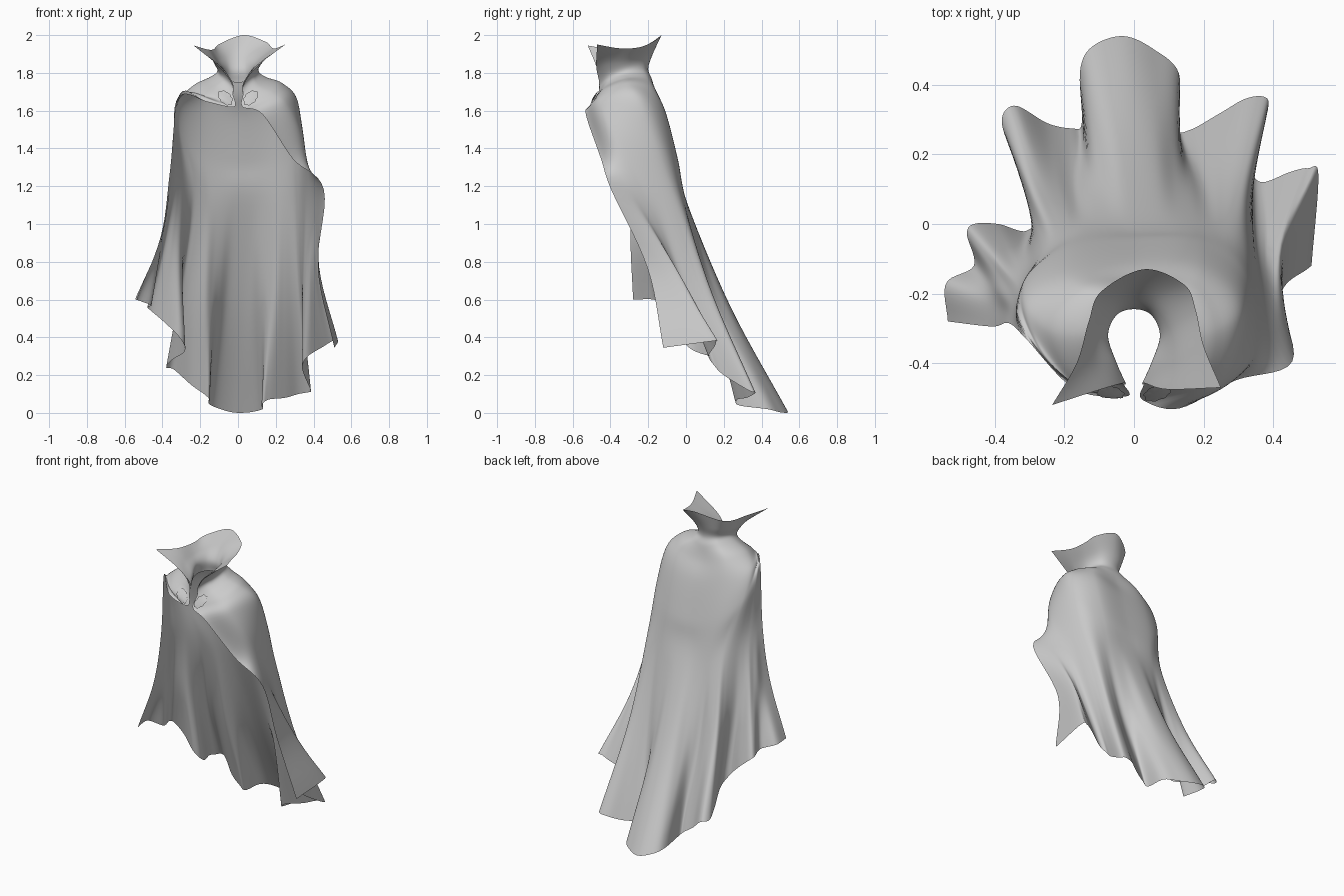
import bpy, bmesh, math
from mathutils import Vector
from mathutils.bvhtree import BVHTree

if "Cube" in bpy.data.objects:
    bpy.data.objects.remove(bpy.data.objects["Cube"])

COLS, STEPS = 200, 7

cloth = bpy.data.materials.new("grey cloth")
cloth.diffuse_color = (0.6, 0.6, 0.6, 1)
cloth.use_nodes = True
cloth.node_tree.nodes["Principled BSDF"].inputs["Base Color"].default_value = cloth.diffuse_color


def spline(points, t):
    """Catmull-Rom point at t (0..1) along a list of points."""
    n = len(points) - 1
    i = min(int(t * n), n - 1)
    f = t * n - i
    b, c = points[i], points[i + 1]
    a = points[i - 1] if i > 0 else b * 2 - c
    d = points[i + 2] if i + 2 <= n else c * 2 - b
    return 0.5 * (2 * b + (c - a) * f + (2 * a - 5 * b + 4 * c - d) * f * f
                  + (3 * b - a - 3 * c + d) * f ** 3)


def vecs(points):
    return [Vector(p) for p in points]


def symmetric(half):
    """Complete a half profile that ends on the centre back."""
    return half + [(-x, y, z) for x, y, z in reversed(half[:-1])]


def add_object(name, bm):
    mesh = bpy.data.meshes.new(name)
    bm.to_mesh(mesh)
    ob = bpy.data.objects.new(name, mesh)
    bpy.context.collection.objects.link(ob)
    mesh.materials.append(cloth)
    for p in mesh.polygons:
        p.use_smooth = True
    return ob


def loft(columns, flip=False):
    """Sheet through a list of control columns."""
    bm = bmesh.new()
    rows = (len(columns[0]) - 1) * STEPS
    grid = [[bm.verts.new(spline(c, r / rows)) for r in range(rows + 1)] for c in columns]
    for a, b in zip(grid, grid[1:]):
        for r in range(rows):
            quad = (a[r], a[r + 1], b[r + 1], b[r])
            bm.faces.new(quad[::-1] if flip else quad)
    bm.normal_update()
    return bm


# Cross-sections run from one front edge, round the back, to the other
rim = vecs([(-.235, -.52, 1.945), (-.165, -.40, 1.925), (-.13, -.28, 1.925),
            (-.095, -.195, 1.955), (.03, -.13, 2.0), (.145, -.175, 1.965),
            (.178, -.25, 1.935), (.2, -.35, 1.93), (.25, -.47, 1.95)])
flare = symmetric([(-.10, -.475, 1.835), (-.125, -.40, 1.85), (-.12, -.30, 1.86),
                   (-.08, -.21, 1.88), (0, -.18, 1.89)])
neck = symmetric([(-.035, -.46, 1.75), (-.09, -.40, 1.785), (-.108, -.31, 1.81),
                  (-.07, -.225, 1.82), (0, -.2, 1.82)])
neck_base = symmetric([(-.027, -.465, 1.69), (-.11, -.425, 1.735), (-.15, -.32, 1.775),
                       (-.10, -.21, 1.78), (0, -.18, 1.765)])
yoke = [(-.022, -.495, 1.62), (-.16, -.465, 1.68), (-.24, -.31, 1.73),
        (-.165, -.18, 1.72), (0, -.155, 1.68), (.17, -.175, 1.72),
        (.235, -.31, 1.745), (.19, -.45, 1.695), (.024, -.505, 1.62)]
shoulder = [(-.17, -.475, 1.648), (-.265, -.37, 1.695), (-.31, -.23, 1.65),
            (-.2, -.135, 1.60), (0, -.105, 1.56), (.2, -.12, 1.60),
            (.31, -.25, 1.66), (.265, -.45, 1.63), (.13, -.53, 1.58)]
chest = [(-.31, -.33, 1.685), (-.335, -.25, 1.61), (-.305, -.15, 1.49),
         (-.19, -.07, 1.38), (0, -.045, 1.33), (.2, -.055, 1.36),
         (.325, -.16, 1.45), (.345, -.37, 1.45), (.29, -.45, 1.345)]
elbow = [(-.36, -.285, 1.28), (-.33, -.19, 1.26), (-.26, -.075, 1.2),
         (-.165, -.01, 1.1), (0, .01, 1.1), (.19, 0, 1.1),
         (.315, -.05, 1.15), (.375, -.23, 1.17), (.455, -.395, 1.18)]
# Wavy hem, lifted at both sides and trailing at the back
hem = [(-.535, -.28, .60), (-.54, -.17, .60), (-.46, -.12, .57), (-.48, -.03, .56),
       (-.46, 0, .54), (-.39, 0, .48), (-.31, -.02, .40), (-.28, .04, .33),
       (-.35, .2, .28), (-.38, .3, .24), (-.34, .34, .23), (-.25, .29, .15),
       (-.18, .275, .1), (-.15, .29, .07), (-.155, .44, .05), (-.12, .51, .03),
       (-.03, .54, .003), (.06, .50, .003), (.13, .43, .02), (.125, .28, .04),
       (.16, .27, .07), (.25, .32, .08), (.32, .36, .10), (.375, .365, .11),
       (.385, .33, .12), (.35, .2, .2), (.34, .15, .25), (.37, .12, .3),
       (.45, .15, .35), (.5, .16, .38), (.53, .14, .38), (.51, -.12, .345)]
hem = vecs(hem)
last = len(hem) - 1
soft = [(hem[max(i - 1, 0)] + hem[i] + hem[min(i + 1, last)]) / 3 if 0 < i < last else hem[i]
        for i in range(last + 1)]
sections = [rim] + [vecs(s) for s in (flare, neck, neck_base, yoke, shoulder, chest, elbow)]

# Cape: columns lofted from collar rim to hem, folds opening towards the hem
columns = []
for c in range(COLS + 1):
    u = c / COLS
    column = [spline(s, u) for s in sections]
    knee = column[-1].lerp(spline(soft, u), 0.5)
    knee += Vector((.04, -.012, 0)) * max(0, 1 - u * 8)
    knee += Vector((-.06, .055, 0)) * max(0, 1 - (1 - u) * 8)
    knee.x -= .015 * max(0, 1 - abs(u - .78) * 8)
    knee.y -= .025 * math.sin(math.pi * u)
    columns.append(column + [knee, spline(hem, u)])
bm = loft(columns)
surface = BVHTree.FromBMesh(bm)
add_object("cape", bm)

# Collar lining: inner sheet from the rim down through a narrower throat
lining = [rim] + [vecs(symmetric(s)) for s in (
    [(-.095, -.475, 1.835), (-.11, -.40, 1.855), (-.103, -.30, 1.87),
     (-.065, -.225, 1.89), (0, -.195, 1.90)],
    [(-.03, -.457, 1.75), (-.052, -.40, 1.785), (-.075, -.32, 1.81),
     (-.05, -.26, 1.82), (0, -.243, 1.82)],
    [(-.025, -.462, 1.69), (-.06, -.40, 1.72), (-.085, -.32, 1.74),
     (-.055, -.255, 1.75), (0, -.235, 1.75)])]
add_object("collar_lining",
           loft([[spline(s, c / 80) for s in lining] for c in range(81)], flip=True))

# Clasps: thin scalloped leaf plates lying on the cloth beside the throat
for side, name in ((-1, "clasp_right"), (1, "clasp_left")):
    bm = bmesh.new()

    def on_cloth(x, z, lift):
        hit = surface.ray_cast(Vector((x, -2, z)), Vector((0, 1, 0)))[0]
        return bm.verts.new((x, (hit.y if hit else -.48) - lift, z))

    rings = []
    for k in (0.35, 0.7, 1.0):
        ring = []
        for i in range(40):
            a = math.tau * i / 40
            scallop = 1 + 0.07 * math.cos(8 * a) * k
            p, q = .046 * k * scallop * math.cos(a), .030 * k * scallop * math.sin(a)
            ring.append(on_cloth(side * (.067 + .7 * p - .7 * q),
                                 1.668 + .7 * p + .7 * q, .016 - .006 * k))
        rings.append(ring)
    bm.faces.new(rings[0])
    for a, b in zip(rings, rings[1:]):
        for i in range(40):
            j = (i + 1) % 40
            bm.faces.new((a[i], b[i], b[j], a[j]))
    bmesh.ops.recalc_face_normals(bm, faces=bm.faces)
    add_object(name, bm)
